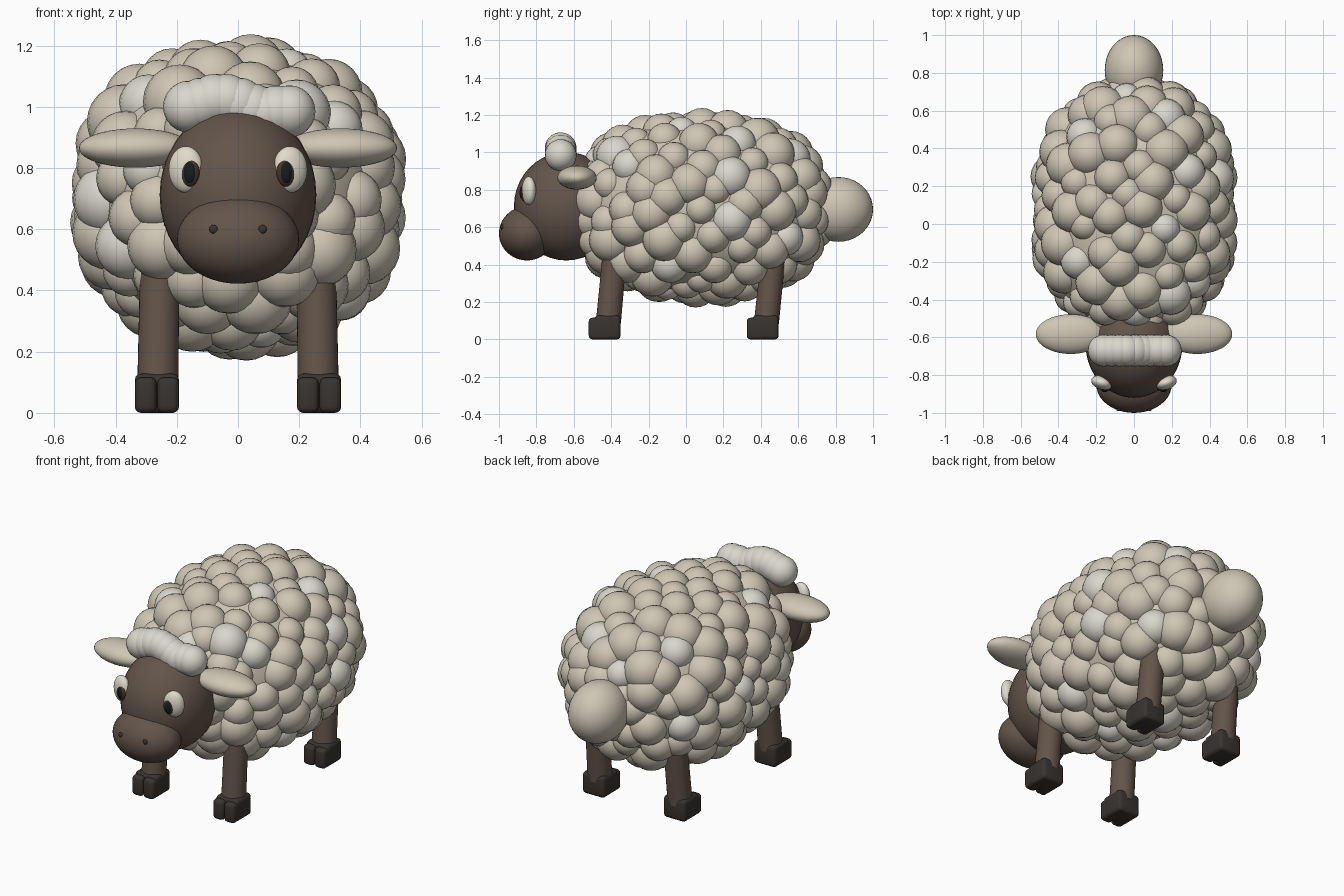
import bpy, bmesh, math, random
from mathutils import Matrix, Vector

if "Cube" in bpy.data.objects:
    bpy.data.objects.remove(bpy.data.objects["Cube"])

random.seed(7)


def material(name, rgb):
    m = bpy.data.materials.new(name)
    m.diffuse_color = (*rgb, 1)
    m.use_nodes = True
    m.node_tree.nodes["Principled BSDF"].inputs["Base Color"].default_value = m.diffuse_color
    return m


WOOL = material("wool", (0.62, 0.57, 0.46))
PALE = material("pale_wool", (0.70, 0.68, 0.60))
BROWN = material("brown", (0.125, 0.09, 0.068))
HOOF = material("hoof_dark", (0.04, 0.034, 0.03))
WHITE = material("eye_white", (0.75, 0.71, 0.60))
IRIS = material("iris_brown", (0.06, 0.035, 0.02))
BLACK = material("pupil_black", (0.008, 0.012, 0.012))


def link(name, me, *mats):
    ob = bpy.data.objects.new(name, me)
    bpy.context.collection.objects.link(ob)
    for m in mats:
        me.materials.append(m)
    me.shade_smooth()
    return ob


def from_bmesh(name, bm, mat):
    me = bpy.data.meshes.new(name)
    bm.to_mesh(me)
    bm.free()
    ob = link(name, me, mat)
    me.set_sharp_from_angle(angle=math.radians(40))
    return ob


def unit_sphere(seg, rings):
    bm = bmesh.new()
    bmesh.ops.create_uvsphere(bm, u_segments=seg, v_segments=rings, radius=1)
    bm.verts.index_update()
    data = [v.co.copy() for v in bm.verts], [[v.index for v in f.verts] for f in bm.faces]
    bm.free()
    return data


FINE, COARSE = unit_sphere(40, 20), unit_sphere(20, 12)


def ball(name, centre, radii, mat, turn=0):
    mtx = (Matrix.Translation(centre) @ Matrix.Rotation(turn, 4, "Z")
           @ Matrix.Diagonal((*radii, 1)))
    me = bpy.data.meshes.new(name)
    me.from_pydata([mtx @ v for v in FINE[0]], [], FINE[1])
    return link(name, me, mat)


def ball_cluster(name, balls, *mats):
    """One mesh from many (centre, radius, material index) balls."""
    verts, faces, slots = [], [], []
    for centre, r, slot in balls:
        n = len(verts)
        verts += [centre + v * r for v in COARSE[0]]
        faces += [[n + i for i in f] for f in COARSE[1]]
        slots += [slot] * len(COARSE[1])
    me = bpy.data.meshes.new(name)
    me.from_pydata(verts, [], faces)
    ob = link(name, me, *mats)
    me.polygons.foreach_set("material_index", slots)
    return ob


# Body: slightly boxy ellipsoid covered with woolly balls
CENTRE = Vector((0, 0.08, 0.705))


def body_point(d, radii, p=2.3):
    k = sum(abs(c) ** p for c in d) ** (-1 / p)
    return CENTRE + Vector([c * k * r for c, r in zip(d, radii)])


core = bpy.data.meshes.new("body_core")
core.from_pydata([body_point(v, (0.49, 0.65, 0.46)) for v in FINE[0]], [], FINE[1])
link("body_core", core, WOOL)

fleece, COUNT = [], 175
for i in range(COUNT):
    y = 1 - 2 * (i + 0.5) / COUNT
    a = i * math.pi * (3 - math.sqrt(5))
    s = math.sqrt(1 - y * y)
    d = Vector((s * math.cos(a), y, s * math.sin(a)))
    d = (d + Vector([random.uniform(-0.05, 0.05) for _ in range(3)])).normalized()
    r = random.uniform(0.085, 0.122)
    fleece.append((body_point(d, (0.45, 0.61, 0.42)), r, int(random.random() < 0.12)))
ball_cluster("wool_fleece", fleece, WOOL, PALE)

# Tail
ball("tail", (0, 0.815, 0.695), (0.155, 0.185, 0.173), WOOL)

# Head and muzzle
ball("head", (0, -0.64, 0.712), (0.256, 0.28, 0.29), BROWN)
ball("muzzle", (0, -0.85, 0.567), (0.2, 0.15, 0.145), BROWN)

# Forelock: row of overlapping balls
heights = (1.0, 1.01, 1.022, 1.022, 1.01, 0.992, 0.98, 0.985, 0.985)
ball_cluster("forelock", [(Vector((-0.16 + 0.041 * i, -0.67, z)), 0.085, 0)
                          for i, z in enumerate(heights)], PALE)


def add_block(bm, centre, size):
    bmesh.ops.create_cube(bm, size=1, matrix=Matrix.Translation(centre)
                          @ Matrix.Diagonal((*size, 1)))


for side, s in (("left", 1), ("right", -1)):
    # Face details
    ball(side + "_ear", (s * 0.335, -0.583, 0.865), (0.185, 0.105, 0.064), WOOL)
    ball(side + "_eye", (s * 0.17, -0.84, 0.795), (0.058, 0.036, 0.076), WHITE, s * 0.3)
    ball(side + "_iris", (s * 0.158, -0.863, 0.785), (0.034, 0.022, 0.046), IRIS, s * 0.3)
    ball(side + "_pupil", (s * 0.158, -0.874, 0.785), (0.022, 0.015, 0.036), BLACK, s * 0.3)
    ball(side + "_nostril", (s * 0.08, -0.983, 0.6), (0.014, 0.008, 0.014), HOOF)

    for end, foot_y, top_y in (("front", -0.415, -0.375), ("back", 0.43, 0.475)):
        # Leg: slightly leaning cylinder
        low, high = Vector((s * 0.262, foot_y, 0.09)), Vector((s * 0.255, top_y, 0.52))
        axis = high - low
        bm = bmesh.new()
        bmesh.ops.create_cone(
            bm, cap_ends=True, segments=32, radius1=0.067, radius2=0.064, depth=axis.length,
            matrix=Matrix.Translation((low + high) / 2)
            @ axis.to_track_quat("Z", "Y").to_matrix().to_4x4())
        from_bmesh(f"{end}_{side}_leg", bm, BROWN)

        # Hoof: rounded heel block with two toes that leave a cleft in front
        hx, hy = s * 0.265, foot_y - 0.02
        bm = bmesh.new()
        add_block(bm, (hx, hy + 0.015, 0.064), (0.144, 0.14, 0.128))
        for t in (-1, 1):
            add_block(bm, (hx + t * 0.0365, hy - 0.035, 0.058), (0.07, 0.1, 0.116))
        bmesh.ops.bevel(bm, geom=bm.edges[:], offset=0.02, segments=3, profile=0.5,
                        affect="EDGES")
        from_bmesh(f"{end}_{side}_hoof", bm, HOOF)
